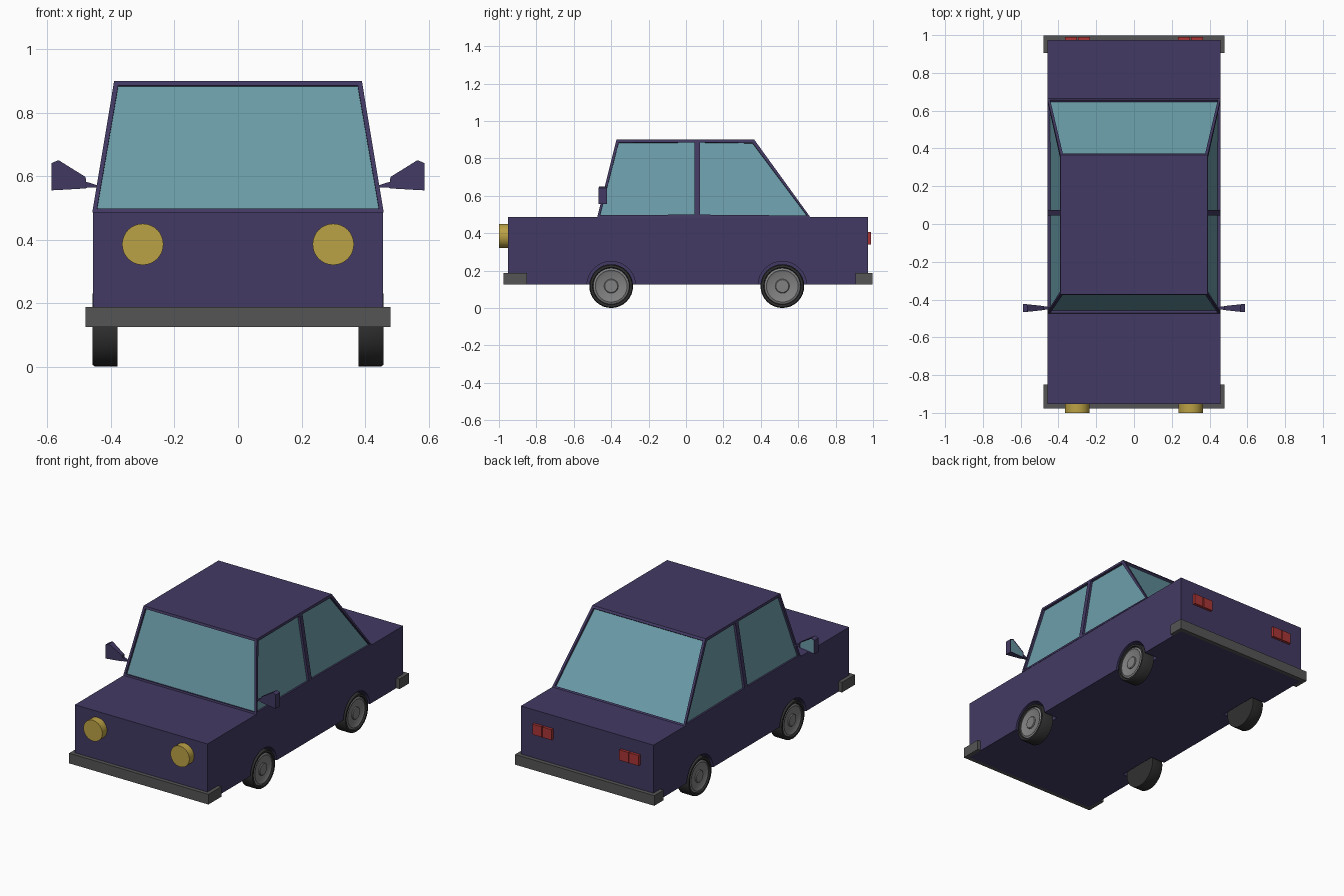
import bpy, bmesh, math
from mathutils import Vector

if "Cube" in bpy.data.objects:
    bpy.data.objects.remove(bpy.data.objects["Cube"])


def mat(name, r, g, b):
    m = bpy.data.materials.new(name)
    m.diffuse_color = (r, g, b, 1)
    m.use_nodes = True
    m.node_tree.nodes["Principled BSDF"].inputs["Base Color"].default_value = m.diffuse_color
    return m


PAINT = mat("paint", 0.055, 0.042, 0.125)
GLASS = mat("glass", 0.15, 0.34, 0.40)
GOLD = mat("headlight", 0.50, 0.36, 0.06)
RED = mat("taillight", 0.40, 0.035, 0.035)
TRIM = mat("trim", 0.09, 0.09, 0.09)
RUBBER = mat("rubber", 0.03, 0.03, 0.03)
RIM = mat("rim", 0.22, 0.22, 0.22)


def finish(name, bm, *mats, smooth=False):
    bmesh.ops.recalc_face_normals(bm, faces=bm.faces)
    me = bpy.data.meshes.new(name)
    bm.to_mesh(me)
    bm.free()
    ob = bpy.data.objects.new(name, me)
    bpy.context.collection.objects.link(ob)
    for m in mats:
        me.materials.append(m)
    if smooth:
        bpy.ops.object.select_all(action='DESELECT')
        bpy.context.view_layer.objects.active = ob
        ob.select_set(True)
        bpy.ops.object.shade_smooth_by_angle(angle=math.radians(35))
    return ob


def box(name, x, y, z, m):
    bm = bmesh.new()
    bmesh.ops.create_cube(bm, size=1)
    for v in bm.verts:
        v.co = Vector(r[0] if c < 0 else r[1] for c, r in zip(v.co, (x, y, z)))
    return finish(name, bm, m)


def lathe(name, profile, place, m, n=32):
    """Turn (radius, offset) points; place maps (u, v, offset) to a position."""
    bm = bmesh.new()
    rings = []
    for r, o in profile:
        ring = [(math.cos(i * math.tau / n) * r, math.sin(i * math.tau / n) * r, o) for i in range(n)]
        rings.append([bm.verts.new(place(*p)) for p in ring])
    for a, b in zip(rings, rings[1:]):
        for i in range(n):
            j = (i + 1) % n
            bm.faces.new((a[i], a[j], b[j], b[i]))
    bm.faces.new(rings[0])
    bm.faces.new(rings[-1])
    return finish(name, bm, m, smooth=True)


def loft(bm, loops):
    """Join loops of vertices with quads and cap both ends."""
    vs = [[bm.verts.new(p) for p in lp] for lp in loops]
    n = len(vs[0])
    bm.faces.new(vs[0])
    bm.faces.new(vs[-1])
    for a, b in zip(vs, vs[1:]):
        for i in range(n):
            j = (i + 1) % n
            bm.faces.new((a[i], a[j], b[j], b[i]))


def recess(bm, faces, border, depth):
    """Frame the faces, sink them and make them glass."""
    bmesh.ops.inset_individual(bm, faces=faces, thickness=border)
    bmesh.ops.inset_individual(bm, faces=faces, thickness=0.0, depth=-depth)
    for f in faces:
        f.material_index = 1


AXLES = {"front": -0.40, "rear": 0.515}
SIDES = {"right": 1, "left": -1}

# Lower body with four wheel arches cut in
body = box("lower_body", (-0.457, 0.457), (-0.953, 0.973), (0.125, 0.487), PAINT)
for end, y in AXLES.items():
    for side, s in SIDES.items():
        cutter = lathe("arch_cutter", [(0.13, 0.36), (0.13, 0.60)],
                       lambda u, v, o: (s * o, y + u, 0.119 + v), PAINT)
        cutter.hide_render = True
        mod = body.modifiers.new("arch", 'BOOLEAN')
        mod.operation = 'DIFFERENCE'
        mod.solver = 'EXACT'
        mod.object = cutter
        bpy.context.view_layer.objects.active = body
        bpy.ops.object.modifier_apply(modifier=mod.name)
        bpy.data.objects.remove(cutter)

# Cabin, each side split at the middle pillar, with sunken windows
bm = bmesh.new()
loops = []
for w, y0, y1, z in ((0.459, -0.475, 0.665, 0.485), (0.39, -0.372, 0.365, 0.90)):
    loops.append([(-w, y0, z), (w, y0, z), (w, 0.06, z), (w, y1, z), (-w, y1, z), (-w, 0.06, z)])
loft(bm, loops)
bmesh.ops.recalc_face_normals(bm, faces=bm.faces)
bm.normal_update()
recess(bm, [f for f in bm.faces if abs(f.normal.z) < 0.9], 0.02, 0.014)
finish("cabin", bm, PAINT, GLASS)


# Bumpers wrapping round each end
def bumper(name, y_out, y_body, y_tip):
    w, b = 0.48, 0.457
    pts = [(-w, y_out), (w, y_out), (w, y_tip), (b, y_tip),
           (b, y_body), (-b, y_body), (-b, y_tip), (-w, y_tip)]
    bm = bmesh.new()
    loft(bm, [[(x, y, z) for x, y in pts] for z in (0.125, 0.188)])
    finish(name, bm, TRIM)


bumper("front_bumper", -0.977, -0.953, -0.85)
bumper("rear_bumper", 0.998, 0.973, 0.905)

for side, s in SIDES.items():
    # Wheels: tyre, rim and raised hub
    for end, y in AXLES.items():
        put = lambda u, v, o: (s * o, y + u, 0.117 + v)
        tag = f"{end}_{side}_"
        lathe(tag + "tyre", [(0.09, 0.38), (0.117, 0.38), (0.117, 0.45), (0.112, 0.458),
                             (0.10, 0.458), (0.095, 0.446)], put, RUBBER)
        lathe(tag + "rim", [(0.096, 0.44), (0.096, 0.450), (0.085, 0.455), (0.075, 0.449)], put, RIM)
        lathe(tag + "hub", [(0.038, 0.44), (0.038, 0.452), (0.034, 0.456)], put, RIM)

    # Headlights and paired tail lights
    lathe(side + "_headlight", [(0.065, -0.94), (0.065, -1.0)],
          lambda u, v, o: (s * 0.30 + u, o, 0.385 + v), GOLD)
    for part, x in (("inner", 0.265), ("outer", 0.334)):
        box(f"{side}_{part}_taillight", (s * x - 0.032, s * x + 0.032), (0.965, 0.99), (0.34, 0.405), RED)

    # Wing mirror: tapered housing with glass on the back
    bm = bmesh.new()
    sections = [(0.44, 0.565, 0.570, 0.004), (0.478, 0.563, 0.582, 0.010),
                (0.480, 0.561, 0.597, 0.011), (0.565, 0.556, 0.650, 0.020), (0.587, 0.555, 0.641, 0.022)]
    loft(bm, [[(s * x, -0.445 + d * a, z) for a, z in ((-1, lo), (1, lo), (1, hi), (-1, hi))]
              for x, lo, hi, d in sections])
    bmesh.ops.recalc_face_normals(bm, faces=bm.faces)
    bm.normal_update()
    back = [f for f in bm.faces if f.normal.y > 0.8 and abs(f.calc_center_median().x) > 0.5]
    bmesh.ops.inset_region(bm, faces=back, thickness=0.006, depth=-0.003)
    for f in back:
        f.material_index = 1
    finish(side + "_mirror", bm, PAINT, GLASS)
